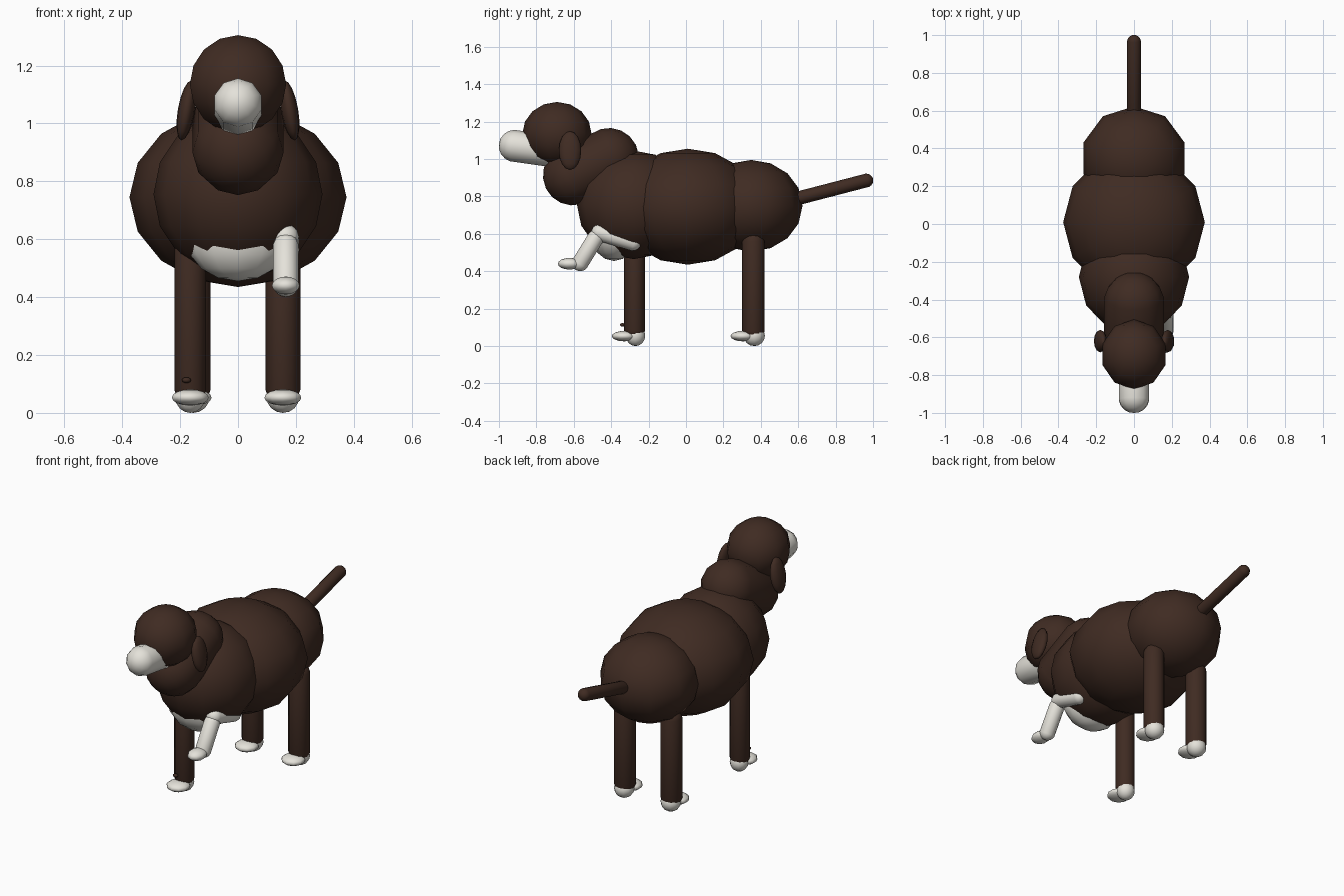
import bpy, bmesh
from mathutils import Vector, Matrix, Euler

if "Cube" in bpy.data.objects:
    bpy.data.objects.remove(bpy.data.objects["Cube"])


def material(name, color):
    m = bpy.data.materials.new(name)
    m.diffuse_color = color
    m.use_nodes = True
    m.node_tree.nodes["Principled BSDF"].inputs["Base Color"].default_value = m.diffuse_color
    return m


BROWN = material("brown_coat", (0.05, 0.024, 0.016, 1))
WHITE = material("white_coat", (0.78, 0.76, 0.70, 1))


def finish(name, bm, mat):
    me = bpy.data.meshes.new(name)
    for f in bm.faces:
        f.smooth = True
    bm.to_mesh(me)
    bm.free()
    me.materials.append(mat)
    ob = bpy.data.objects.new(name, me)
    bpy.context.collection.objects.link(ob)
    return ob


def ball(name, center, radii, mat, segs=12, rings=8, rot=(0, 0, 0)):
    bm = bmesh.new()
    bmesh.ops.create_uvsphere(bm, u_segments=segs, v_segments=rings, radius=1)
    bm.transform(Matrix.Translation(center) @ Euler(rot).to_matrix().to_4x4()
                 @ Matrix.Diagonal((*radii, 1)))
    return finish(name, bm, mat)


def capsule(name, a, b, r, mat, segs=12):
    # a sphere with an odd ring count, its halves pulled apart along a -> b
    a, b = Vector(a), Vector(b)
    bm = bmesh.new()
    bmesh.ops.create_uvsphere(bm, u_segments=segs, v_segments=9, radius=r)
    for v in bm.verts:
        if v.co.z > 0:
            v.co.z += (b - a).length
    turn = (b - a).to_track_quat('Z', 'Y').to_matrix().to_4x4()
    bm.transform(Matrix.Translation(a) @ turn)
    return finish(name, bm, mat)


# Torso
ball("belly", (0, 0.01, 0.745), (0.375, 0.38, 0.31), BROWN)
ball("chest", (0, -0.28, 0.755), (0.292, 0.303, 0.29), BROWN)
ball("rump", (0, 0.348, 0.75), (0.28, 0.275, 0.245), BROWN, 10)
ball("chest_patch", (0, -0.385, 0.605), (0.18, 0.125, 0.15), WHITE)

# Neck and head
capsule("neck", (0, -0.605, 0.912), (0, -0.412, 1.006), 0.16, BROWN)
ball("head", (0, -0.69, 1.135), (0.175, 0.185, 0.17), BROWN, 10)
capsule("muzzle", (0, -0.74, 1.045), (0, -0.915, 1.07), 0.086, WHITE, 10)
for side, s in (("left", -1), ("right", 1)):
    ball(side + "_ear", (s * 0.178, -0.62, 1.045), (0.03, 0.06, 0.105), BROWN,
         rot=(0, -s * 0.17, 0))

# Standing legs: two rear and one front, each with a white foot
for name, x, y, r, top in (("left_rear", -0.155, 0.36, 0.061, 0.55),
                           ("right_rear", 0.155, 0.36, 0.061, 0.55),
                           ("left_front", -0.165, -0.275, 0.056, 0.6)):
    capsule(name + "_leg", (x, y, 0.09), (x, y, top), r, BROWN)
    ball(name + "_heel", (x, y + 0.005, 0.055), (r * 0.93, r * 0.93, 0.055), WHITE)
    ball(name + "_toes", (x, y - 0.055, 0.053), (0.067, 0.067, 0.028), WHITE, 10)
ball("left_front_dewclaw", (-0.178, -0.34, 0.113), (0.016, 0.013, 0.01), BROWN, 8, 6)

# Raised front leg
capsule("raised_upper_leg", (0.165, -0.285, 0.555), (0.165, -0.46, 0.607), 0.046, WHITE)
capsule("raised_lower_leg", (0.165, -0.485, 0.575), (0.165, -0.565, 0.445), 0.045, WHITE)
ball("raised_paw", (0.165, -0.622, 0.44), (0.05, 0.063, 0.031), WHITE, 10)

# Tail
capsule("tail", (0, 0.56, 0.78), (0, 0.964, 0.885), 0.037, BROWN)
